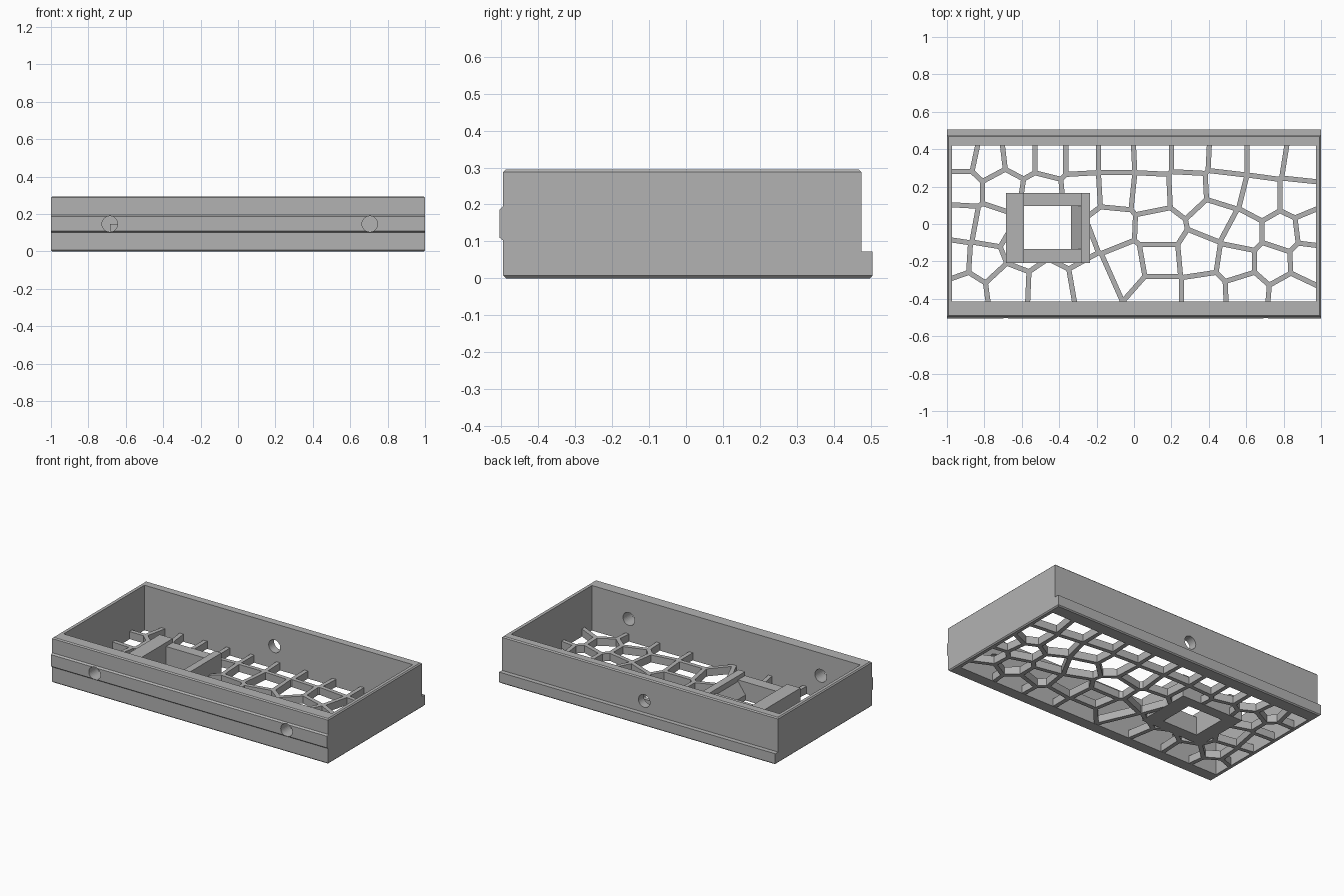
import bpy, bmesh, math
from mathutils import Vector

if "Cube" in bpy.data.objects:
    bpy.data.objects.remove(bpy.data.objects["Cube"])

grey = bpy.data.materials.new("light_grey")
grey.diffuse_color = (0.45, 0.45, 0.45, 1)
grey.use_nodes = True
grey.node_tree.nodes["Principled BSDF"].inputs["Base Color"].default_value = grey.diffuse_color


def finish(bm, name):
    bmesh.ops.recalc_face_normals(bm, faces=bm.faces[:])
    me = bpy.data.meshes.new(name)
    bm.to_mesh(me)
    bm.free()
    me.materials.append(grey)
    ob = bpy.data.objects.new(name, me)
    bpy.context.collection.objects.link(ob)
    return ob


def add_prism(bm, pts, axis, a, b):
    """Extrude a 2D outline along an axis from a to b."""
    put = {"x": lambda p, t: (t, p[0], p[1]),
           "y": lambda p, t: (p[0], t, p[1]),
           "z": lambda p, t: (p[0], p[1], t)}[axis]
    lo = [bm.verts.new(put(p, a)) for p in pts]
    hi = [bm.verts.new(put(p, b)) for p in pts]
    bm.faces.new(lo)
    bm.faces.new(hi[::-1])
    n = len(pts)
    for i in range(n):
        j = (i + 1) % n
        bm.faces.new((lo[j], lo[i], hi[i], hi[j]))


def rect(x0, x1, y0, y1):
    return [(x0, y0), (x1, y0), (x1, y1), (x0, y1)]


def prism(name, pts, axis, a, b):
    bm = bmesh.new()
    add_prism(bm, pts, axis, a, b)
    return finish(bm, name)


def cut(ob, cutter):
    m = ob.modifiers.new("cut", "BOOLEAN")
    m.operation = "DIFFERENCE"
    m.solver = "EXACT"
    m.object = cutter
    bpy.context.view_layer.objects.active = ob
    bpy.ops.object.modifier_apply(modifier=m.name)
    bpy.data.objects.remove(cutter)


# Tray walls: side profile with front rib and rear ledge, chamfered rims
W, H = 1.0, 0.295
profile = [(-.495, 0), (.505, 0), (.505, .072), (.475, .072), (.475, H), (-.495, H),
           (-.495, .195), (-.505, .186), (-.505, .11), (-.495, .102)]
bm = bmesh.new()
add_prism(bm, profile, "x", -W, W)
rim = [e for e in bm.edges
       if all(abs(v.co.z) < 1e-5 for v in e.verts) or all(abs(v.co.z - H) < 1e-5 for v in e.verts)]
bmesh.ops.bevel(bm, geom=rim, offset=0.007, segments=1, affect="EDGES")
walls = finish(bm, "tray_walls")
X0, X1, Y0, Y1 = -.972, .972, -.415, .42
cut(walls, prism("cavity", rect(X0, X1, Y0, Y1), "z", -.1, .5))

# Screw holes: two in the front wall, one in the back wall
for x, y0, y1 in ((-.685, -.6, -.3), (.705, -.6, -.3), (-.03, .3, .6)):
    ring = [(x + .042 * math.cos(i * math.tau / 32), .147 + .042 * math.sin(i * math.tau / 32))
            for i in range(32)]
    cut(walls, prism("hole", ring, "y", y0, y1))

# Lattice floor: irregular cells around seed points
seeds = [(-.92, .37), (-.78, .34), (-.61, .36), (-.45, .36), (-.28, .36), (-.10, .36),
         (.10, .37), (.30, .37), (.50, .36), (.71, .36), (.90, .33),
         (-.92, .19), (-.70, .19), (-.50, .16), (-.27, .18), (-.10, .19), (.09, .17),
         (.29, .18), (.48, .19), (.68, .14), (.88, .14),
         (-.93, .01), (-.77, -.02), (-.12, -.02), (.13, -.03), (.43, .03), (.58, -.05),
         (.79, -.05), (.95, -.03),
         (-.96, -.19), (-.80, -.20), (-.60, -.12), (-.33, -.10), (-.04, -.22), (.13, -.19),
         (.35, -.17), (.55, -.20), (.74, -.20), (.93, -.19),
         (-.90, -.36), (-.68, -.33), (-.45, -.34), (-.22, -.30), (.13, -.37), (.38, -.37),
         (.60, -.36), (.84, -.38)]
seeds = [Vector(s) for s in seeds]
HALF_BAR = 0.0135


def clip(poly, point, normal):
    """Keep the part of a polygon behind a line."""
    out = []
    for i, p in enumerate(poly):
        q = poly[(i + 1) % len(poly)]
        dp, dq = (p - point).dot(normal), (q - point).dot(normal)
        if dp <= 0:
            out.append(p)
        if dp * dq < 0:
            out.append(p.lerp(q, dp / (dp - dq)))
    return out


bm = bmesh.new()
for s in seeds:
    cell = [Vector(p) for p in rect(X0 - .01, X1 + .01, Y0 - .01, Y1 + .01)]
    for t in seeds:
        if t is not s and cell:
            n = (t - s).normalized()
            cell = clip(cell, (s + t) / 2 - n * HALF_BAR, n)
    if len(cell) > 2:
        add_prism(bm, cell, "z", -.05, .2)
cells = finish(bm, "cells")
FX0, FX1, FY0, FY1 = -.684, -.235, -.208, .166
floor = prism("lattice_floor", rect(X0, X1, Y0, Y1), "z", .001, .05)
cut(floor, cells)
cut(floor, prism("socket_gap", rect(FX0, FX1, FY0, FY1), "z", -.1, .2))

# Socket frame: two raised side blocks, two lower cross bars and a sloped inner lip
IX0, IX1, IY0, IY1 = -.588, -.283, -.134, .096
TOP = .146
prism("socket_left_block", rect(FX0, IX0, FY0, FY1), "z", 0, TOP)
prism("socket_right_block", rect(IX1, FX1, FY0, FY1), "z", 0, TOP)
prism("socket_front_bar", rect(IX0, IX1, FY0, IY0), "z", 0, .12)
prism("socket_back_bar", rect(IX0, IX1, IY1, FY1), "z", 0, .12)
prism("socket_lip", [(IX1, 0), (IX1, .11), (-.337, .035), (-.337, 0)], "y", IY0, IY1)
